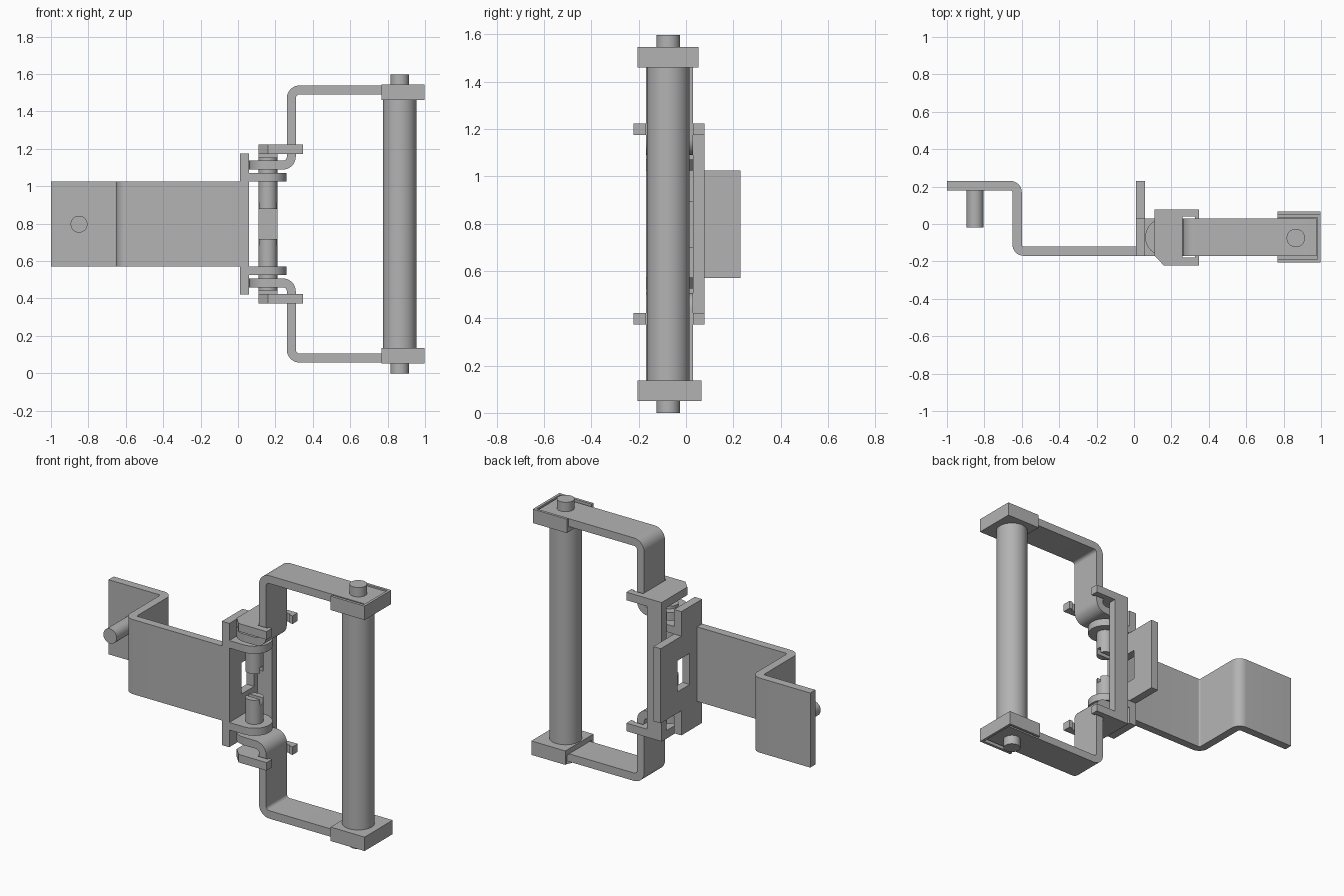
import bpy, bmesh, math
from mathutils import Vector

cube = bpy.data.objects.get("Cube")
if cube:
    bpy.data.objects.remove(cube, do_unlink=True)

steel = bpy.data.materials.new("grey_steel")
steel.use_nodes = True
GREY = (0.45, 0.45, 0.45, 1)
steel.diffuse_color = GREY
steel.node_tree.nodes["Principled BSDF"].inputs["Base Color"].default_value = GREY

MID = 0.798          # height of the mirror plane
PIVOT = (0.16, -0.07)  # hinge axis in plan
GRIP = (0.865, -0.075)  # handle axis in plan

# Maps (u, v, depth) to x, y, z for each extrusion axis
PLANES = {
    "x": lambda u, v, d: (d, u, v),
    "y": lambda u, v, d: (u, d, v),
    "z": lambda u, v, d: (u, v, d),
}


def prism(name, outline, axis, lo, hi):
    """Extrude a closed 2D outline along an axis."""
    bm = bmesh.new()
    place = PLANES[axis]
    low = [bm.verts.new(place(u, v, lo)) for u, v in outline]
    high = [bm.verts.new(place(u, v, hi)) for u, v in outline]
    bm.faces.new(low)
    bm.faces.new(high)
    n = len(low)
    for i in range(n):
        j = (i + 1) % n
        bm.faces.new((low[i], low[j], high[j], high[i]))
    bmesh.ops.recalc_face_normals(bm, faces=bm.faces)
    mesh = bpy.data.meshes.new(name)
    bm.to_mesh(mesh)
    bm.free()
    mesh.materials.append(steel)
    obj = bpy.data.objects.new(name, mesh)
    bpy.context.collection.objects.link(obj)
    return obj


def arc(center, r, start, end, steps):
    angles = [math.radians(start + (end - start) * i / steps) for i in range(steps + 1)]
    return [(center[0] + r * math.cos(a), center[1] + r * math.sin(a)) for a in angles]


def rod(name, center, r, axis, lo, hi, sides=40):
    return prism(name, arc(center, r, 0, 360, sides)[:-1], axis, lo, hi)


def box(name, x, y, z):
    return prism(name, [(x[0], y[0]), (x[1], y[0]), (x[1], y[1]), (x[0], y[1])], "z", *z)


def strip(path, r, thick, steps=8):
    """Outline of a bent sheet with square corners rounded at radius r."""
    pts = [Vector(p) for p in path]
    line = [(pts[0], (pts[1] - pts[0]).normalized())]
    for p, c, q in zip(pts, pts[1:], pts[2:]):
        a, b = (p - c).normalized(), (q - c).normalized()
        for i in range(steps + 1):
            t = math.pi / 2 * i / steps
            pos = c + (a + b) * r - b * r * math.cos(t) - a * r * math.sin(t)
            line.append((pos, b * math.sin(t) - a * math.cos(t)))
    line.append((pts[-1], (pts[-1] - pts[-2]).normalized()))
    side = [Vector((-t.y, t.x)) * thick / 2 for _, t in line]
    left = [p + s for (p, _), s in zip(line, side)]
    right = [p - s for (p, _), s in zip(line, side)]
    return [tuple(p) for p in left + right[::-1]]


def cut(obj, cutter):
    cutter.hide_render = True
    mod = obj.modifiers.new("cut", "BOOLEAN")
    mod.operation = "DIFFERENCE"
    mod.solver = "EXACT"
    mod.object = cutter
    bpy.context.view_layer.objects.active = obj
    bpy.ops.object.modifier_apply(modifier=mod.name)
    bpy.data.objects.remove(cutter, do_unlink=True)


# Stepped mounting sheet with its locating pin
sheet = [(-1, 0.205), (-0.625, 0.205), (-0.625, -0.145), (0.01, -0.145)]
prism("mounting_sheet", strip(sheet, 0.035, 0.05), "z", 0.57, 1.025)
rod("locating_pin", (-0.85, 0.797), 0.045, "y", -0.02, 0.18)

# Hinge plate, tall in front and lower behind, with a window
plate = prism("hinge_plate", [(-0.17, 0.42), (0.03, 0.42), (0.03, 0.57), (0.23, 0.57),
                              (0.23, 1.025), (0.03, 1.025), (0.03, 1.175), (-0.17, 1.175)],
              "x", 0.01, 0.06)
cut(plate, box("window_cutter", (-0.1, 0.1), (-0.05, 0.07), (0.7, 0.89)))

# Back bar joining the two latch forks
box("latch_bar", (0.11, 0.21), (0.03, 0.078), (MID - 0.375, MID + 0.375))

fork = [(0.11, 0.078), (0.11, -0.17), (0.16, -0.222), (0.348, -0.222), (0.348, -0.168),
        (0.325, -0.168), (0.325, -0.18), (0.26, -0.18), (0.26, 0.04), (0.325, 0.04),
        (0.325, 0.03), (0.348, 0.03), (0.348, 0.078)]

# Upper and lower halves are mirrored about MID
for label, s in (("upper", 1), ("lower", -1)):
    def span(a, b):
        return tuple(sorted((MID + s * a, MID + s * b)))

    prism(label + "_latch_fork", fork, "z", *span(0.375, 0.424))

    # Lug on the hinge plate, rounded at its free end
    lug = [(0.06, 0.03), (0.06, -0.17)] + arc(PIVOT, 0.1, -90, 90, 20)
    prism(label + "_lug", lug, "z", *span(0.227, 0.273))

    # Cranked arm with a rounded hinge end
    path = [(0.16, MID + s * 0.315), (0.285, MID + s * 0.315),
            (0.285, MID + s * 0.717), (0.975, MID + s * 0.717)]
    prism(label + "_arm", strip(path, 0.045, 0.048), "y", -0.17, 0.03)
    prism(label + "_arm_eye", arc(PIVOT, 0.1, 90, 270, 20), "z", *span(0.291, 0.339))

    # Slotted hinge pin
    pin = rod(label + "_hinge_pin", PIVOT, 0.05, "z", *span(0.08, 0.355))
    cut(pin, box("slot_cutter", (0.05, 0.27), (-0.083, -0.057), span(0.05, 0.115)))

    # Tray-shaped end cap, open towards the arm
    back = 0.052 if s > 0 else 0.066
    box(label + "_cap_floor", (0.768, 0.998), (-0.205, back), span(0.662, 0.693))
    rim = [(0.768, -0.205), (0.998, -0.205), (0.998, back), (0.768, back),
           (0.768, back - 0.016), (0.982, back - 0.016), (0.982, -0.188), (0.768, -0.188)]
    prism(label + "_cap_rim", rim, "z", *span(0.693, 0.747))

# Handle grip and its through rod
rod("handle_grip", GRIP, 0.09, "z", MID - 0.662, MID + 0.662, 48)
rod("handle_rod", GRIP, 0.049, "z", 0, 2 * MID)

bpy.ops.object.select_all(action="DESELECT")
for obj in bpy.context.scene.objects:
    if obj.type == "MESH" and obj.data.materials and obj.data.materials[0] == steel:
        obj.select_set(True)
        bpy.context.view_layer.objects.active = obj
bpy.ops.object.shade_smooth_by_angle(angle=math.radians(30))
